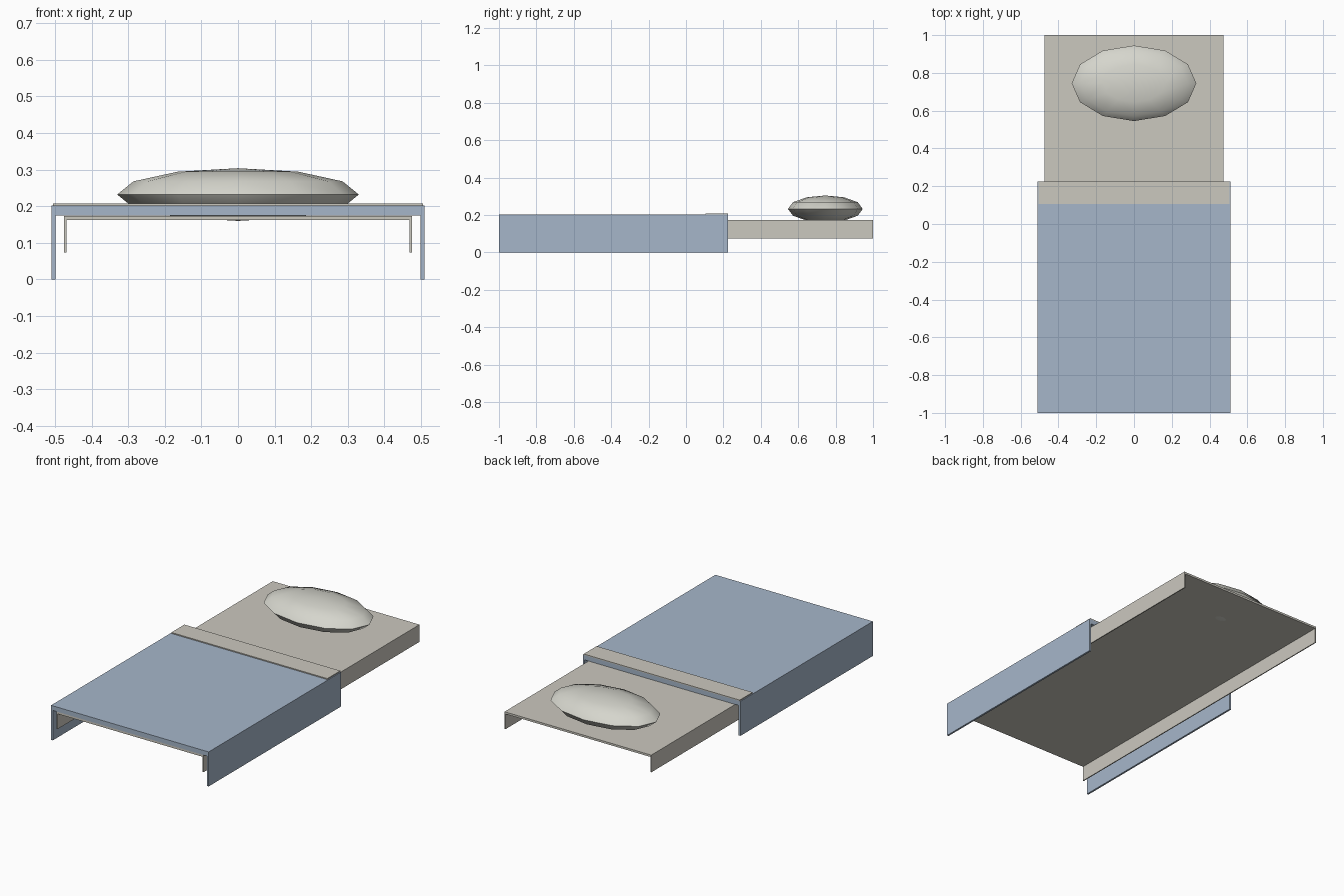
import bpy
import bmesh
import math

cube = bpy.data.objects.get("Cube")
if cube:
    bpy.data.objects.remove(cube, do_unlink=True)


def material(name, rgb):
    mat = bpy.data.materials.new(name)
    mat.use_nodes = True
    color = (*rgb, 1)
    mat.diffuse_color = color
    mat.node_tree.nodes["Principled BSDF"].inputs["Base Color"].default_value = color
    return mat


blue = material("blanket blue", (0.38, 0.47, 0.59))
linen = material("linen beige", (0.60, 0.58, 0.52))
white = material("pillow white", (0.67, 0.67, 0.61))


def extrude_profile(name, points, y0, y1, mat):
    """Extrude a closed (x, z) outline along y."""
    bm = bmesh.new()
    face = bm.faces.new([bm.verts.new((x, y0, z)) for x, z in points])
    result = bmesh.ops.extrude_face_region(bm, geom=[face])
    moved = [v for v in result["geom"] if isinstance(v, bmesh.types.BMVert)]
    bmesh.ops.translate(bm, verts=moved, vec=(0, y1 - y0, 0))
    bmesh.ops.recalc_face_normals(bm, faces=bm.faces)
    mesh = bpy.data.meshes.new(name)
    bm.to_mesh(mesh)
    bm.free()
    obj = bpy.data.objects.new(name, mesh)
    bpy.context.collection.objects.link(obj)
    mesh.materials.append(mat)
    return obj


def channel(name, half, side, bottom, under, top, y0, y1, mat):
    """Flat panel with a thin flap hanging from each long side."""
    right = [(half, top), (half, bottom), (half - side, bottom), (half - side, under)]
    left = [(-x, z) for x, z in reversed(right)]
    return extrude_profile(name, right + left, y0, y1, mat)


# Bed linen: under sheet, blanket and the folded band at the blanket's edge
channel("sheet", 0.475, 0.006, 0.073, 0.162, 0.174, -0.998, 1.0, linen)
channel("blanket", 0.51, 0.011, 0.0, 0.175, 0.202, -1.0, 0.225, blue)
extrude_profile("folded_band", [(-0.505, 0.202), (0.505, 0.202), (0.505, 0.208), (-0.505, 0.208)],
                0.105, 0.225, linen)

# Pillow: flattened low-poly ellipsoid with a crisp seam
bpy.ops.mesh.primitive_uv_sphere_add(segments=12, ring_count=6, radius=1, location=(0, 0.745, 0.232))
pillow = bpy.context.object
pillow.name = "pillow"
pillow.scale = (0.33, 0.2, 0.072)
bpy.ops.object.transform_apply(location=False, rotation=False, scale=True)
pillow.data.materials.append(white)
bpy.ops.object.shade_smooth_by_angle(angle=math.radians(40))
